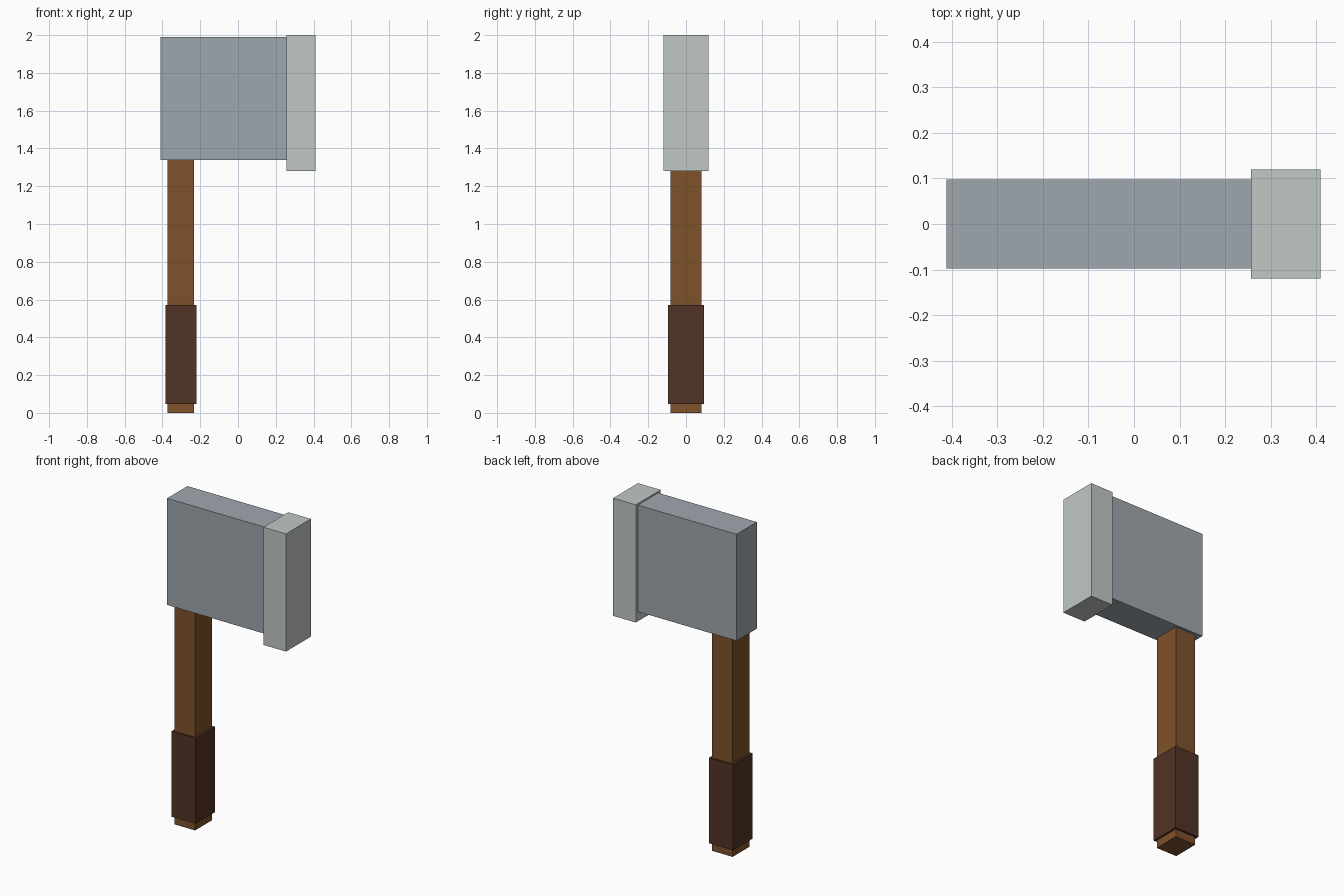
import bpy
from mathutils import Vector

if "Cube" in bpy.data.objects:
    bpy.data.objects.remove(bpy.data.objects["Cube"], do_unlink=True)


def material(name, rgb):
    mat = bpy.data.materials.new(name)
    mat.use_nodes = True
    colour = (*rgb, 1)
    mat.diffuse_color = colour
    mat.node_tree.nodes["Principled BSDF"].inputs["Base Color"].default_value = colour
    return mat


def box(name, low, high, mat):
    """Flat-shaded box between two opposite corners."""
    low, high = Vector(low), Vector(high)
    bpy.ops.mesh.primitive_cube_add(size=1, location=(low + high) / 2)
    obj = bpy.context.object
    obj.name = name
    obj.scale = high - low
    bpy.ops.object.transform_apply(location=False, rotation=False, scale=True)
    obj.data.materials.append(mat)
    return obj


wood = material("brown wood", (0.212, 0.084, 0.025))
leather = material("dark leather", (0.084, 0.033, 0.019))
steel = material("grey steel", (0.347, 0.387, 0.423))
bright_steel = material("pale steel", (0.527, 0.578, 0.565))

# Shaft runs up into the head, with a wrapped grip near its foot
box("handle", (-0.373, -0.082, 0), (-0.233, 0.082, 1.40), wood)
box("grip", (-0.385, -0.094, 0.048), (-0.221, 0.094, 0.57), leather)

# Thick head with a wider cutting block on its left end
box("axe_head", (-0.411, -0.098, 1.338), (0.265, 0.098, 1.99), steel)
box("cutting_edge", (0.256, -0.12, 1.28), (0.409, 0.12, 2.0), bright_steel)
